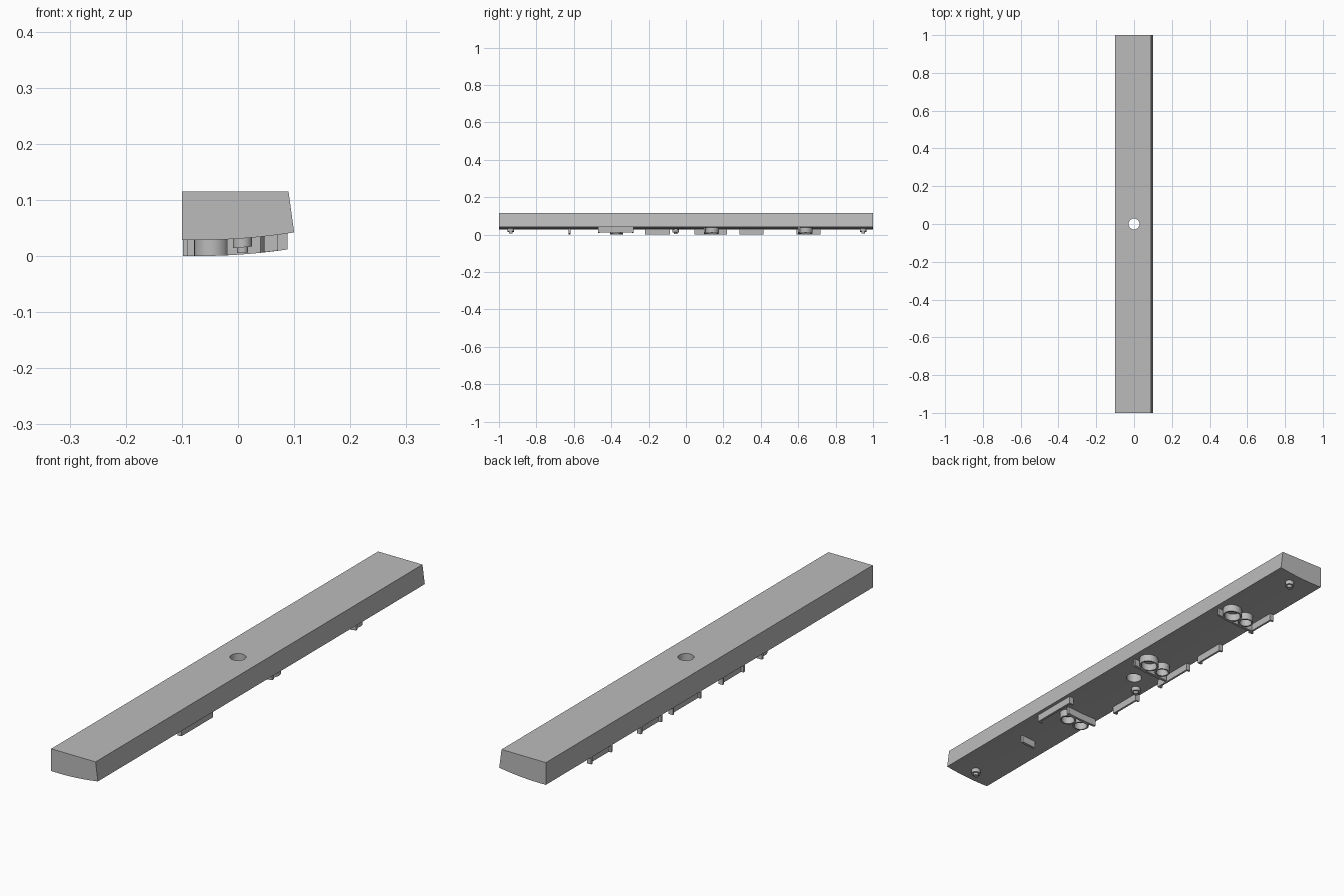
import bpy, bmesh, math

if "Cube" in bpy.data.objects:
    bpy.data.objects.remove(bpy.data.objects["Cube"], do_unlink=True)

grey = bpy.data.materials.new("plain grey")
grey.use_nodes = True
grey.diffuse_color = (0.5, 0.5, 0.5, 1)
grey.node_tree.nodes["Principled BSDF"].inputs["Base Color"].default_value = (0.5, 0.5, 0.5, 1)

DEPTH = 0.0285   # how far the tabs hang below the body


def underside(x):
    """Height of the gently curved underside."""
    return DEPTH + 0.47 * (x + 0.07) ** 2


def add_object(name, bm, smooth=False):
    bmesh.ops.recalc_face_normals(bm, faces=bm.faces)
    mesh = bpy.data.meshes.new(name)
    bm.to_mesh(mesh)
    bm.free()
    mesh.materials.append(grey)
    obj = bpy.data.objects.new(name, mesh)
    bpy.context.collection.objects.link(obj)
    if smooth:
        bpy.ops.object.select_all(action='DESELECT')
        obj.select_set(True)
        bpy.context.view_layer.objects.active = obj
        bpy.ops.object.shade_smooth_by_angle(angle=math.radians(30))
    return obj


def tab(name, outline, depth=DEPTH, smooth=False):
    """Hang a prism from the underside, its lower face following the curve."""
    bm = bmesh.new()
    top = [bm.verts.new((x, y, underside(x) + 0.004)) for x, y in outline]
    low = [bm.verts.new((x, y, underside(x) - depth)) for x, y in outline]
    bm.faces.new(top)
    bm.faces.new(low)
    for i in range(len(outline)):
        j = (i + 1) % len(outline)
        bm.faces.new((top[i], top[j], low[j], low[i]))
    return add_object(name, bm, smooth)


def circle(x, y, r, n=32):
    return [(x + r * math.cos(math.tau * i / n), y + r * math.sin(math.tau * i / n)) for i in range(n)]


def ring(name, x, y, r, wall=0.006):
    bm = bmesh.new()
    loops = []
    for radius, drop in ((r, -0.004), (r, DEPTH), (r - wall, DEPTH), (r - wall, -0.004)):
        loops.append([bm.verts.new((px, py, underside(px) - drop)) for px, py in circle(x, y, radius)])
    for k in range(4):
        a, b = loops[k], loops[(k + 1) % 4]
        for i in range(len(a)):
            j = (i + 1) % len(a)
            bm.faces.new((a[i], a[j], b[j], b[i]))
    return add_object(name, bm, True)


def cross_rib(name, x0, x1, y, t=0.005):
    steps = 6
    xs = [x0 + (x1 - x0) * i / steps for i in range(steps + 1)]
    return tab(name, [(x, y - t) for x in xs] + [(x, y + t) for x in reversed(xs)])


def bracket(name, x, y0, y1, t=0.008, leg=0.018):
    """Long wall with a short return at each end."""
    return tab(name, [(x, y0), (x, y1), (x - leg, y1), (x - leg, y1 - t),
                      (x - t, y1 - t), (x - t, y0 + t), (x - leg, y0 + t), (x - leg, y0)])


# Long body with a sloping side and a curved underside
bm = bmesh.new()
xs = [-0.1 + 0.2 * i / 16 for i in range(17)]
profile = [(x, underside(x)) for x in xs] + [(0.09, 0.115), (-0.1, 0.115)]
front = bm.faces.new([bm.verts.new((x, -1, z)) for x, z in profile])
extruded = bmesh.ops.extrude_face_region(bm, geom=[front])["geom"]
bmesh.ops.translate(bm, vec=(0, 2, 0), verts=[v for v in extruded if isinstance(v, bmesh.types.BMVert)])
body = add_object("body", bm, True)

# Round hole through the middle
bm = bmesh.new()
bmesh.ops.create_cone(bm, cap_ends=True, segments=32, radius1=0.029, radius2=0.029, depth=0.4)
cutter = add_object("hole_cutter", bm)
cutter.hide_render = True
cut = body.modifiers.new("hole", 'BOOLEAN')
cut.operation = 'DIFFERENCE'
cut.solver = 'EXACT'
cut.object = cutter
bpy.context.view_layer.objects.active = body
bpy.ops.object.modifier_apply(modifier=cut.name)
bpy.data.objects.remove(cutter, do_unlink=True)

# Locating pins: wide collar and narrow tip
for name, x, y in (("front", 0.008, -0.937), ("middle", -0.056, -0.055), ("back", 0.012, 0.947)):
    tab(name + "_pin_collar", circle(x, y, 0.017, 24), 0.016, True)
    tab(name + "_pin_tip", circle(x, y, 0.010, 24), DEPTH - 0.003, True)

# Ribs across the underside
cross_rib("front_stop_rib", -0.02, 0.04, -0.623)
cross_rib("front_ring_rib", -0.09, 0.045, -0.342)
cross_rib("middle_ring_rib", -0.075, 0.08, 0.1)
cross_rib("back_ring_rib", -0.08, 0.085, 0.605)

# Rings in pairs
ring("front_ring_a", 0.016, -0.376, 0.031)
ring("front_ring_b", -0.047, -0.376, 0.031)
for name, y in (("middle", 0.14), ("back", 0.64)):
    ring(name + "_large_ring", 0.042, y, 0.036)
    ring(name + "_small_ring", -0.024, y, 0.029)

# Edge brackets
bracket("left_edge_bracket", 0.088, -0.47, -0.28)
for i, (y0, y1) in enumerate(((-0.22, -0.085), (0.045, 0.22), (0.285, 0.415), (0.59, 0.72))):
    bracket("right_edge_bracket_%d" % (i + 1), -0.08, y0, y1)
